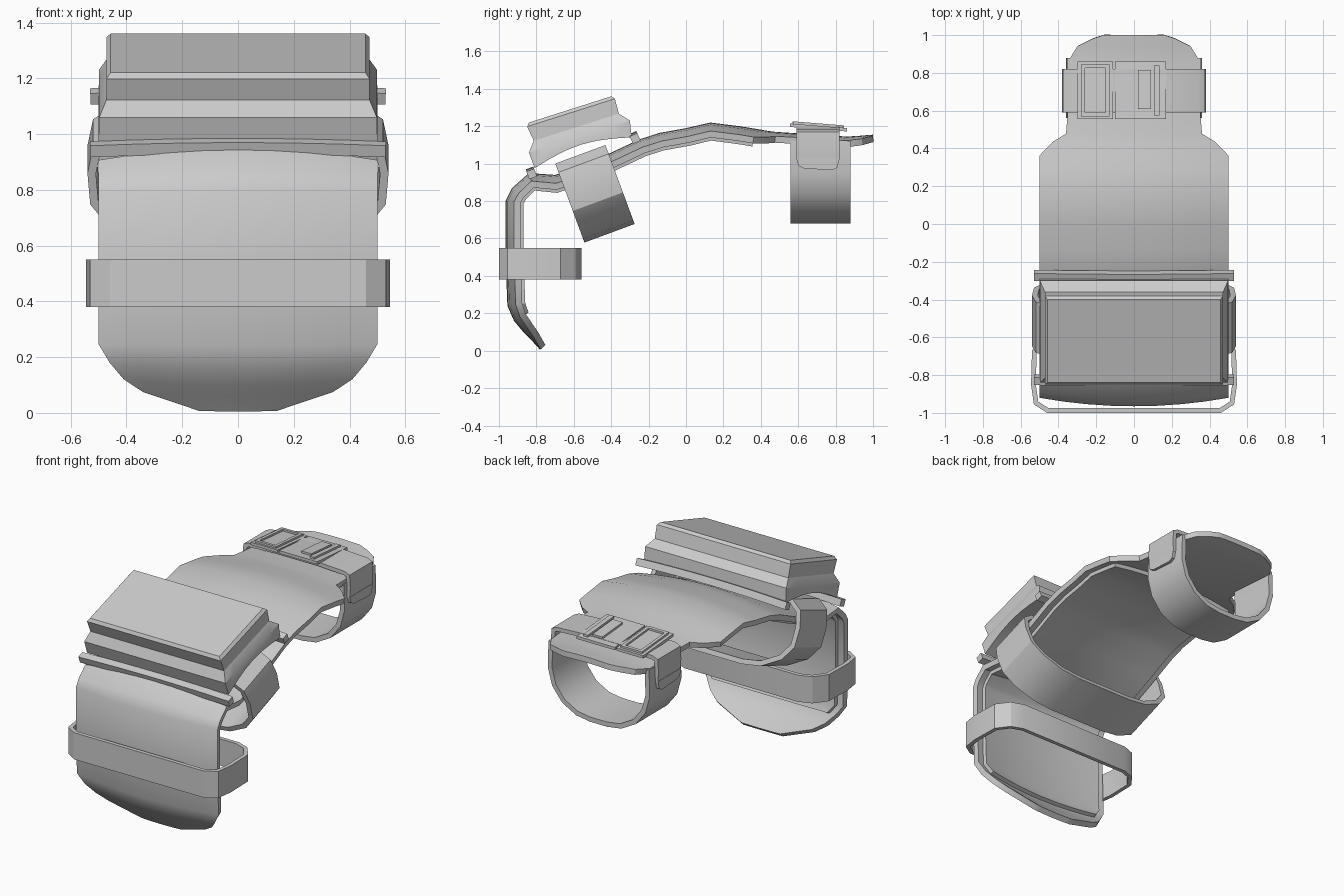
import bpy, math
from mathutils import Vector

if "Cube" in bpy.data.objects:
    bpy.data.objects.remove(bpy.data.objects["Cube"])

grey = bpy.data.materials.new("plain_grey")
grey.diffuse_color = (0.6, 0.6, 0.6, 1)
grey.use_nodes = True
grey.node_tree.nodes["Principled BSDF"].inputs["Base Color"].default_value = grey.diffuse_color


def make(name, verts, faces, thick=0, angle=32):
    me = bpy.data.meshes.new(name)
    me.from_pydata(verts, [], faces)
    me.materials.append(grey)
    ob = bpy.data.objects.new(name, me)
    bpy.context.collection.objects.link(ob)
    bpy.ops.object.select_all(action='DESELECT')
    ob.select_set(True)
    bpy.context.view_layer.objects.active = ob
    if thick:
        m = ob.modifiers.new("thickness", 'SOLIDIFY')
        m.thickness, m.offset, m.use_even_offset = thick, -1, True
        bpy.ops.object.modifier_apply(modifier=m.name)
    bpy.ops.object.shade_smooth_by_angle(angle=math.radians(angle))
    return ob


def sheet(name, rows, thick, closed=False):
    """Quad sheet through rows of points, thickened inwards."""
    n, k = len(rows), len(rows[0])
    faces = []
    for i in range(n if closed else n - 1):
        a, b = i * k, (i + 1) % n * k
        faces += [(a + j, a + j + 1, b + j + 1, b + j) for j in range(k - 1)]
    return make(name, [p for r in rows for p in r], faces, thick)


def block(name, x0, x1, y0, y1, z0, z1, slope=0.0):
    """Box whose height slopes along y around y = 0.7."""
    v = [(x, y, z + slope * (y - 0.7)) for z in (z0, z1)
         for x, y in ((x0, y0), (x1, y0), (x1, y1), (x0, y1))]
    f = [(3, 2, 1, 0), (4, 5, 6, 7)] + [(i, (i + 1) % 4, (i + 1) % 4 + 4, i + 4) for i in range(4)]
    return make(name, v, f)


# Curved shell: centre line (y, z) and half width, from the front tip to the rear
profile = [(-.78, .005, .14), (-.83, .06, .34), (-.87, .10, .41), (-.92, .16, .46),
           (-.955, .24, .50), (-.965, .5, .50), (-.965, .8, .50), (-.93, .87, .50),
           (-.84, .95, .50), (-.70, .94, .50), (-.58, .98, .50), (-.42, 1.05, .50),
           (-.25, 1.13, .50), (-.14, 1.165, .50), (0, 1.19, .50), (.13, 1.22, .50),
           (.29, 1.20, .50), (.37, 1.187, .50), (.44, 1.175, .43), (.48, 1.17, .36),
           (.6, 1.162, .35), (.86, 1.145, .35), (.94, 1.15, .30), (.98, 1.154, .22),
           (1.0, 1.155, .16)]


def shell_rows(first, last, inset, depth):
    rows = []
    for i in range(first, last):
        y, z, w = profile[i]
        a, b = profile[max(i - 1, 0)], profile[min(i + 1, len(profile) - 1)]
        ty, tz = b[0] - a[0], b[1] - a[1]
        l = math.hypot(ty, tz)
        w -= inset
        row = []
        for j in range(9):
            x = w * (j / 4 - 1)
            d = depth + 0.045 * (x / 0.5) ** 2
            row.append((x, y + tz / l * d, z - ty / l * d))
        rows.append(row)
    return rows


sheet("shell", shell_rows(0, len(profile), 0, 0), 0.035)
sheet("liner", shell_rows(3, 18, 0.05, 0.035), 0.025)


def mirrored(half):
    return half + [(-x, v) for x, v in reversed(half)]


# Shin strap: horizontal closed loop
path = mirrored([(.40, -.56), (.48, -.59), (.54, -.67), (.545, -.85), (.53, -.955), (.46, -1.0)])
sheet("shin_strap", [[(x, y, .38), (x, y, .55)] for x, y in path], 0.025, True)

# Knee strap: closed loop tilted with the shell
axis, up = Vector((0, .938, .347)), Vector((0, -.347, .938))
mid = Vector((0, -.565, 1.05))
path = mirrored([(.20, -.45), (.33, -.43), (.46, -.36), (.53, -.27), (.54, -.15),
                 (.52, -.05), (.45, 0)])
sheet("knee_strap", [[mid + Vector((x, 0, 0)) + up * v + axis * s for s in (-.143, .143)]
                     for x, v in path], 0.03, True)

# Wrist strap: lower cuff under the shell and narrower band over it
path = mirrored([(-.355, 1.12), (-.36, .95), (-.33, .84), (-.26, .75), (-.16, .695), (-.06, .68)])
sheet("wrist_cuff", [[(x, .56, z), (x, .88, z)] for x, z in path], 0.03)
path = mirrored([(.375, 1.02), (.38, 1.09), (.375, 1.17), (.34, 1.185), (.15, 1.195)])
sheet("wrist_band", [[(x, .59, z), (x, .82, z)] for x, z in path], 0.025)
for s in (-1, 1):
    out = [(.59, 1.03), (.60, .99), (.63, .975), (.78, .965), (.81, .98), (.82, 1.03)]
    v = [(s * x, y, z) for x in (.355, .378) for y, z in out]
    f = [(0, 1, 2, 3, 4, 5), (11, 10, 9, 8, 7, 6)]
    f += [(i, i + 6, (i + 1) % 6 + 6, (i + 1) % 6) for i in range(6)]
    if s > 0:
        f = [q[::-1] for q in f]
    make("wrist_band_tab", v, [q[::-1] for q in f])

# Buckle: left frame, right plate with a raised slot and a hook
SL = -0.08
block("buckle_left", -.30, -.11, .555, .86, 1.185, 1.203, SL)
for y0, y1 in ((.57, .59), (.825, .845)):
    block("buckle_left_bar", -.28, -.13, y0, y1, 1.203, 1.215, SL)
for x0 in (-.28, -.15):
    block("buckle_left_side", x0, x0 + .02, .59, .825, 1.203, 1.215, SL)
block("buckle_right", -.10, .17, .555, .86, 1.185, 1.203, SL)
block("buckle_slot", .02, .09, .61, .815, 1.203, 1.216, SL)
block("buckle_hook", .105, .135, .575, .84, 1.203, 1.216, SL)

# Knee pad: stepped block, rings of (u min, u max, height, half width)
pu, pn, po = Vector((0, .953, .303)), Vector((0, -.303, .953)), Vector((0, -.62, 1.29))
levels = [(-.275, .269, -.242, .50), (-.279, .287, -.153, .498), (-.236, .242, -.101, .472),
          (-.246, .246, -.018, .472), (-.231, .231, 0, .457)]
N = 7
verts, faces = [], []
for k, (u0, u1, h, w) in enumerate(levels):
    ring = [(w, i / (N - 1)) for i in range(N)] + [(-w, i / (N - 1)) for i in reversed(range(N))]
    for x, t in ring:
        arch = 0.045 * math.sin(math.pi * t) if k == 0 else 0
        verts.append(Vector((x, 0, 0)) + po + pu * (u0 + (u1 - u0) * t) + pn * (h + arch))
R = 2 * N
for k in range(len(levels) - 1):
    for i in range(R):
        j = (i + 1) % R
        faces.append((k * R + i, k * R + j, k * R + R + j, k * R + R + i))
top = (len(levels) - 1) * R
for i in range(N - 1):
    faces.append((i, R - 1 - i, R - 2 - i, i + 1))
    faces.append((top + i, top + i + 1, top + R - 2 - i, top + R - 1 - i))
make("knee_pad", verts, faces, angle=25)

# Pad rails: bars across the shell at both ends of the pad
for name, y, z, tilt in (("lower_rail", -.825, .945, 20), ("upper_rail", -.272, 1.135, 25)):
    a = math.radians(tilt)
    ru, rn = Vector((0, math.cos(a), math.sin(a))), Vector((0, -math.sin(a), math.cos(a)))
    rows = []
    for i in range(9):
        x = .53 * (1 - i / 4)
        c = Vector((x, y, z)) + rn * (.022 + .012 * (1 - (x / .53) ** 2))
        rows.append([c - ru * .022, c + ru * .022])
    sheet(name, rows, 0.044)
